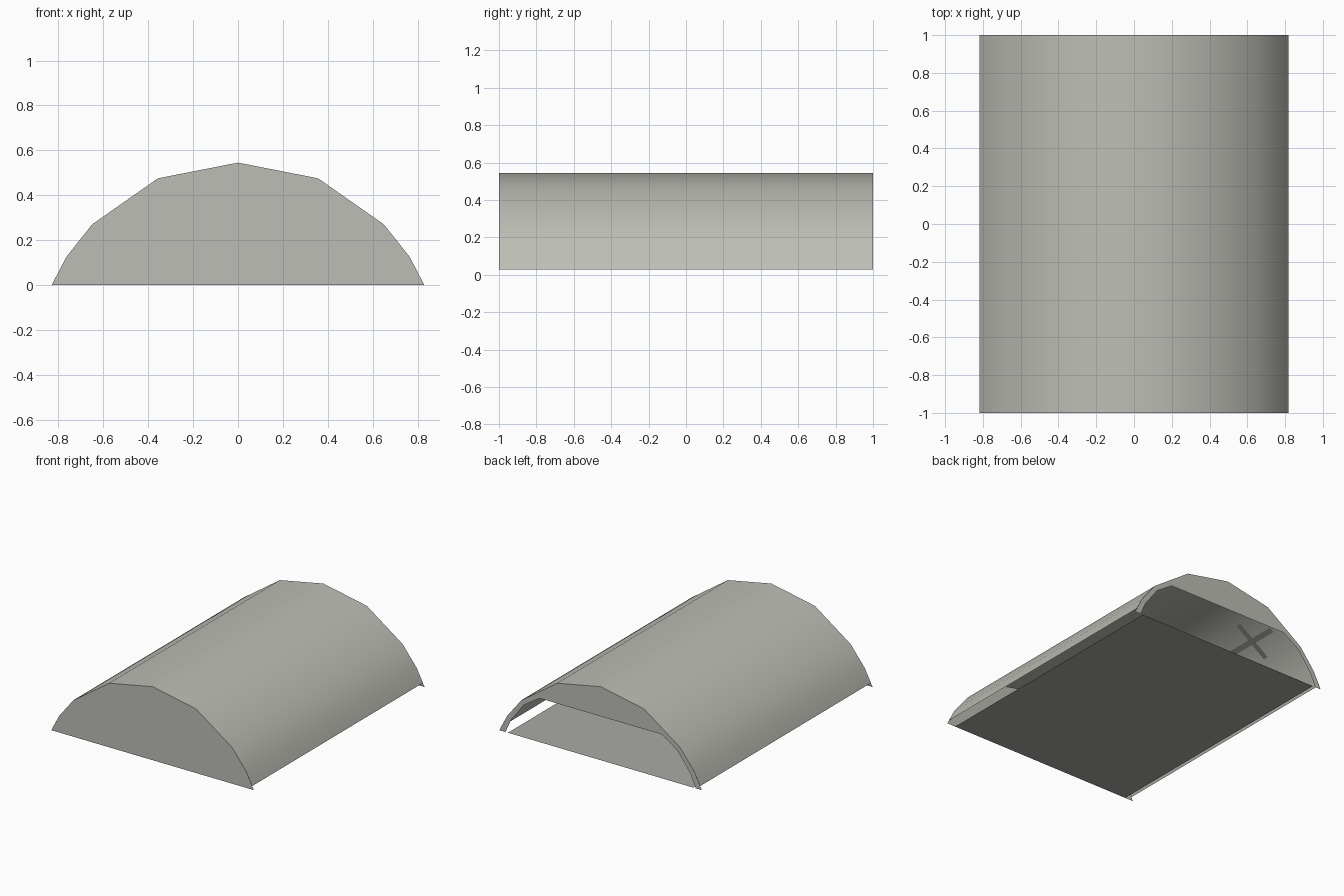
import bpy, bmesh
from mathutils import Vector

if "Cube" in bpy.data.objects:
    bpy.data.objects.remove(bpy.data.objects["Cube"])


def material(name, rgb):
    m = bpy.data.materials.new(name)
    m.diffuse_color = (*rgb, 1.0)
    m.use_nodes = True
    m.node_tree.nodes["Principled BSDF"].inputs["Base Color"].default_value = m.diffuse_color
    return m


SHELL_GREY = material("pale warm grey", (0.51, 0.52, 0.465))
END_GREY = material("end panel grey", (0.51, 0.51, 0.47))
FLOOR_GREY = material("floor grey", (0.40, 0.40, 0.375))
MARK_GREY = material("dark marking grey", (0.22, 0.22, 0.20))


def mirrored(half):
    """Half profile from bottom right up to the top -> full profile right to left."""
    return half + [(-x, z) for x, z in reversed(half) if x > 0]


def make(name, polygons, mat, smooth=False):
    bm = bmesh.new()
    for poly in polygons:
        bm.faces.new([bm.verts.new(p) for p in poly])
    bmesh.ops.remove_doubles(bm, verts=bm.verts, dist=1e-5)
    for f in bm.faces:
        f.smooth = smooth
    me = bpy.data.meshes.new(name)
    bm.to_mesh(me)
    bm.free()
    me.materials.append(mat)
    ob = bpy.data.objects.new(name, me)
    bpy.context.collection.objects.link(ob)
    return ob


upper = [(0.765, 0.125), (0.65, 0.27), (0.357, 0.475), (0, 0.545)]
arch = mirrored([(0.83, 0)] + upper)
roof = mirrored([(0.817, 0.027)] + upper)
opening = mirrored([(0.78, 0), (0.735, 0.1), (0.63, 0.24), (0.5, 0.325)])

# Curved roof, a single open sheet stopping just above the ground
make("roof_shell",
     [[(a[0], -1, a[1]), (a[0], 1, a[1]), (b[0], 1, b[1]), (b[0], -1, b[1])]
      for a, b in zip(roof, roof[1:])], SHELL_GREY, smooth=True)

# Closed front panel, facing -y
make("front_panel", [[(x, -1, z) for x, z in reversed(arch)]], END_GREY)

# Back panel with its doorway opening, facing +y
make("back_arch", [[(x, 1, z) for x, z in reversed(arch)]
                   + [(x, 1, z) for x, z in opening]], END_GREY)
bpy.data.objects["back_arch"].data.flip_normals()

# Floor, narrower than the roof
make("floor", [[(-0.76, -1, 0), (0.76, -1, 0), (0.76, 1, 0), (-0.76, 1, 0)]],
     FLOOR_GREY)

# Thin cross marking on the inside of the sloping left roof panel
top, low = Vector((-0.357, 0, 0.475)), Vector((-0.65, 0, 0.27))
slope = (low - top).normalized()
inward = Vector((-slope.z, 0, slope.x))
if inward.z > 0:
    inward = -inward
centre = top.lerp(low, 0.42) + Vector((0, 0.69, 0)) + inward * 0.006
along = Vector((0, 1, 0))


def bar(a, b, half_a, half_b, lift):
    c = centre + inward * lift
    return [c - a * half_a - b * half_b, c + a * half_a - b * half_b,
            c + a * half_a + b * half_b, c - a * half_a + b * half_b]


make("inner_cross_mark", [bar(slope, along, 0.15, 0.02, 0),
                          bar(slope, along, 0.02, 0.21, 0.001)], MARK_GREY)

# Consistent outward roof normals
roof_mesh = bpy.data.objects["roof_shell"].data
if roof_mesh.polygons[3].normal.z < 0:
    roof_mesh.flip_normals()
